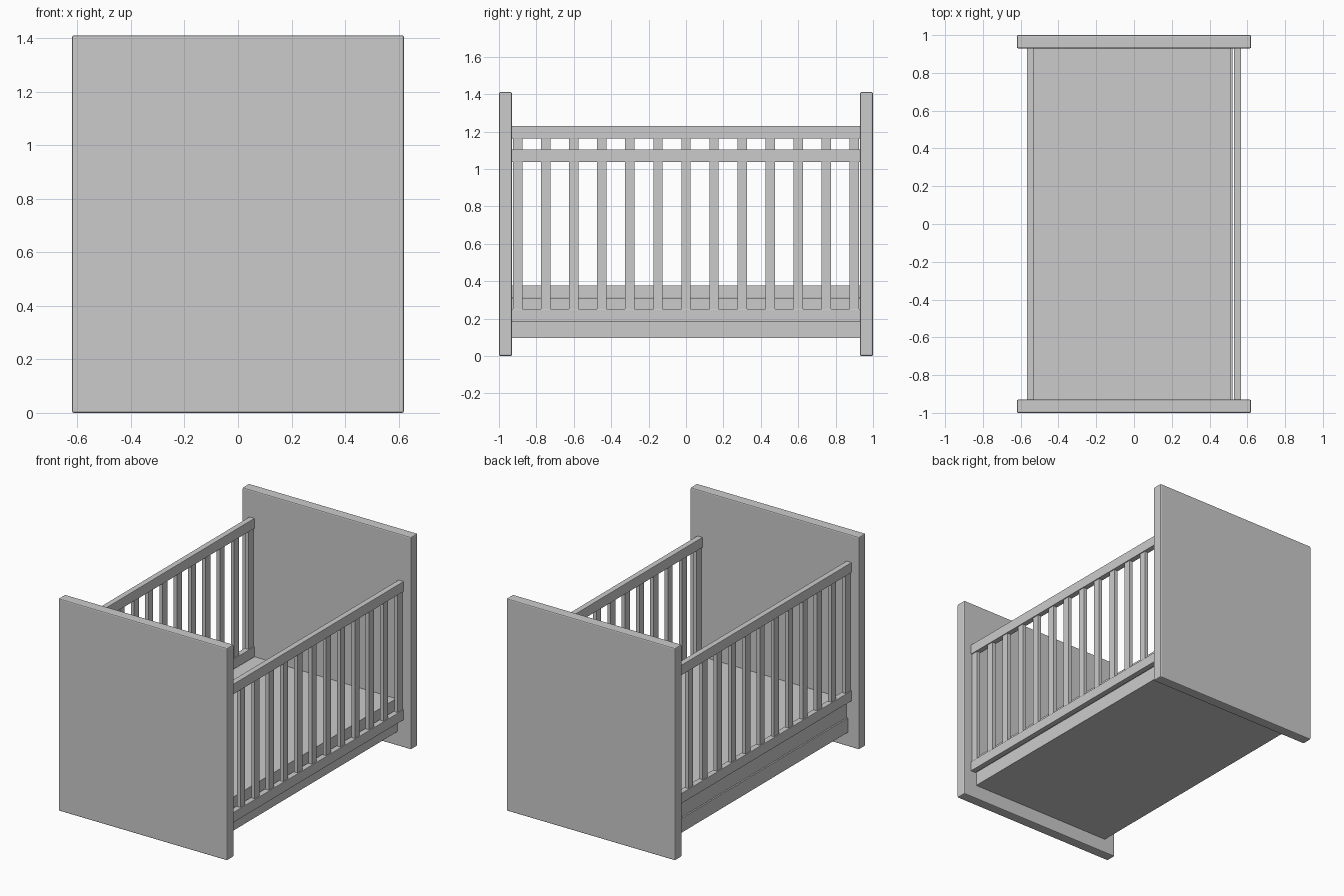
import bpy

if "Cube" in bpy.data.objects:
    bpy.data.objects.remove(bpy.data.objects["Cube"])


def box(name, x, y, z, bevel=0.0):
    """Box from (min, max) ranges, with optional softened edges."""
    bpy.ops.mesh.primitive_cube_add(
        size=1, location=[(r[0] + r[1]) / 2 for r in (x, y, z)])
    ob = bpy.context.object
    ob.name = name
    ob.scale = [r[1] - r[0] for r in (x, y, z)]
    bpy.ops.object.transform_apply(location=False, rotation=False, scale=True)
    if bevel:
        mod = ob.modifiers.new("soft_edges", 'BEVEL')
        mod.width = bevel
        mod.segments = 2
    return ob


INNER = 0.93    # inner face of the end panels

# Solid end panels
box("front_panel", (-0.62, 0.62), (-1.0, -INNER), (0, 1.41), 0.007)
box("back_panel", (-0.62, 0.62), (INNER, 1.0), (0, 1.41), 0.007)

# Bed board and mattress
box("bed_board", (-0.54, 0.522), (-INNER, INNER), (0.095, 0.19))
box("mattress", (-0.53, 0.512), (-INNER, INNER), (0.19, 0.31))


def barred_side(name, x_mid, z0):
    """Two rails joined by thirteen upright slats; z0 is the underside."""
    rail_x = (x_mid - 0.019, x_mid + 0.019)
    slat_x = (x_mid - 0.0125, x_mid + 0.0125)
    box(name + "_bottom_rail", rail_x, (-INNER, INNER), (z0, z0 + 0.068), 0.003)
    box(name + "_top_rail", rail_x, (-INNER, INNER), (z0 + 0.852, z0 + 0.92), 0.003)
    for i in range(13):
        y = -0.9 + 0.15 * i
        box(f"{name}_slat_{i + 1}", slat_x, (y - 0.025, y + 0.025),
            (z0 + 0.06, z0 + 0.86))


# Right side is lowered, left side is raised
barred_side("right_side", 0.548, 0.184)
barred_side("left_side", -0.548, 0.31)
